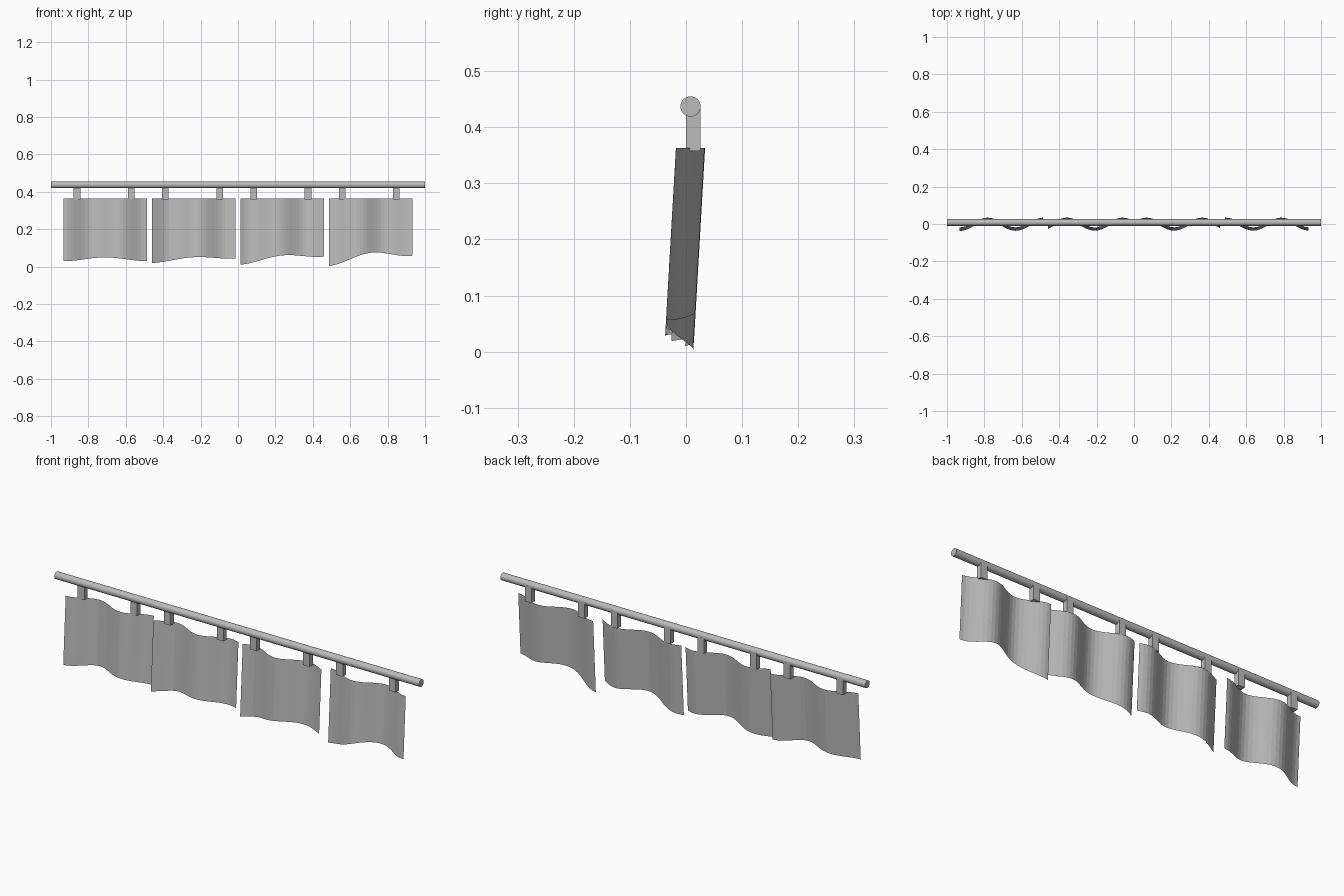
import bpy, bmesh, math

old = bpy.data.objects.get("Cube")
if old:
    bpy.data.objects.remove(old, do_unlink=True)

grey = bpy.data.materials.new("plain_grey")
grey.use_nodes = True
colour = (0.5, 0.5, 0.5, 1)
grey.diffuse_color = colour
grey.node_tree.nodes["Principled BSDF"].inputs["Base Color"].default_value = colour

ROD_Y, ROD_Z, ROD_R = 0.008, 0.437, 0.018
PANEL_TOP, PANEL_W, SPACING = 0.363, 0.447, 0.4725
WAVE, DEPTH, LEAN = 0.297, 0.026, 0.0575
SEGMENTS = 24

# Horizontal rod
bpy.ops.mesh.primitive_cylinder_add(vertices=32, radius=ROD_R, depth=2,
                                    location=(0, ROD_Y, ROD_Z),
                                    rotation=(0, math.pi / 2, 0))
rod = bpy.context.object
rod.name = "rod"
rod.data.materials.append(grey)
bpy.ops.object.shade_smooth_by_angle(angle=math.radians(40))


def hanger(name, x):
    bottom = 0.358
    bpy.ops.mesh.primitive_cube_add(size=1, location=(x, 0.013, (bottom + ROD_Z) / 2))
    ob = bpy.context.object
    ob.name = name
    ob.scale = (0.036, 0.0265, ROD_Z - bottom)
    ob.data.materials.append(grey)


def panel(name, cx, crest, z_left, z_right, bulge):
    """Wavy leaning sheet with a curved lower hem."""
    bm = bmesh.new()
    columns = []
    for i in range(SEGMENTS + 1):
        t = i / SEGMENTS
        u = (t - 0.5) * PANEL_W
        y = ROD_Y - DEPTH * math.cos(math.tau * (u - crest) / WAVE)
        hem = z_left + (z_right - z_left) * t + bulge * (1 - math.cos(math.tau * t)) / 2
        low = bm.verts.new((cx + u, y - LEAN * (PANEL_TOP - hem), hem))
        high = bm.verts.new((cx + u, y, PANEL_TOP))
        columns.append((low, high))
    for (a, b), (c, d) in zip(columns, columns[1:]):
        bm.faces.new((a, c, d, b))
    mesh = bpy.data.meshes.new(name)
    bm.to_mesh(mesh)
    bm.free()
    mesh.materials.append(grey)
    bpy.context.collection.objects.link(bpy.data.objects.new(name, mesh))


# Four panels, each with two hangers: left hem, right hem, bulge
hems = [(0.029, 0.029, 0.02), (0.019, 0.043, 0.019),
        (0.01, 0.053, 0.028), (0.003, 0.058, 0.043)]
for n, (z_left, z_right, bulge) in enumerate(hems):
    cx = (n - 1.5) * SPACING
    panel(f"panel_{n + 1}", cx, 0.075 - 0.048 * n, z_left, z_right, bulge)
    for side, sign in (("right", -1), ("left", 1)):
        hanger(f"hanger_{n + 1}_{side}", cx - 0.007 + sign * 0.145)
